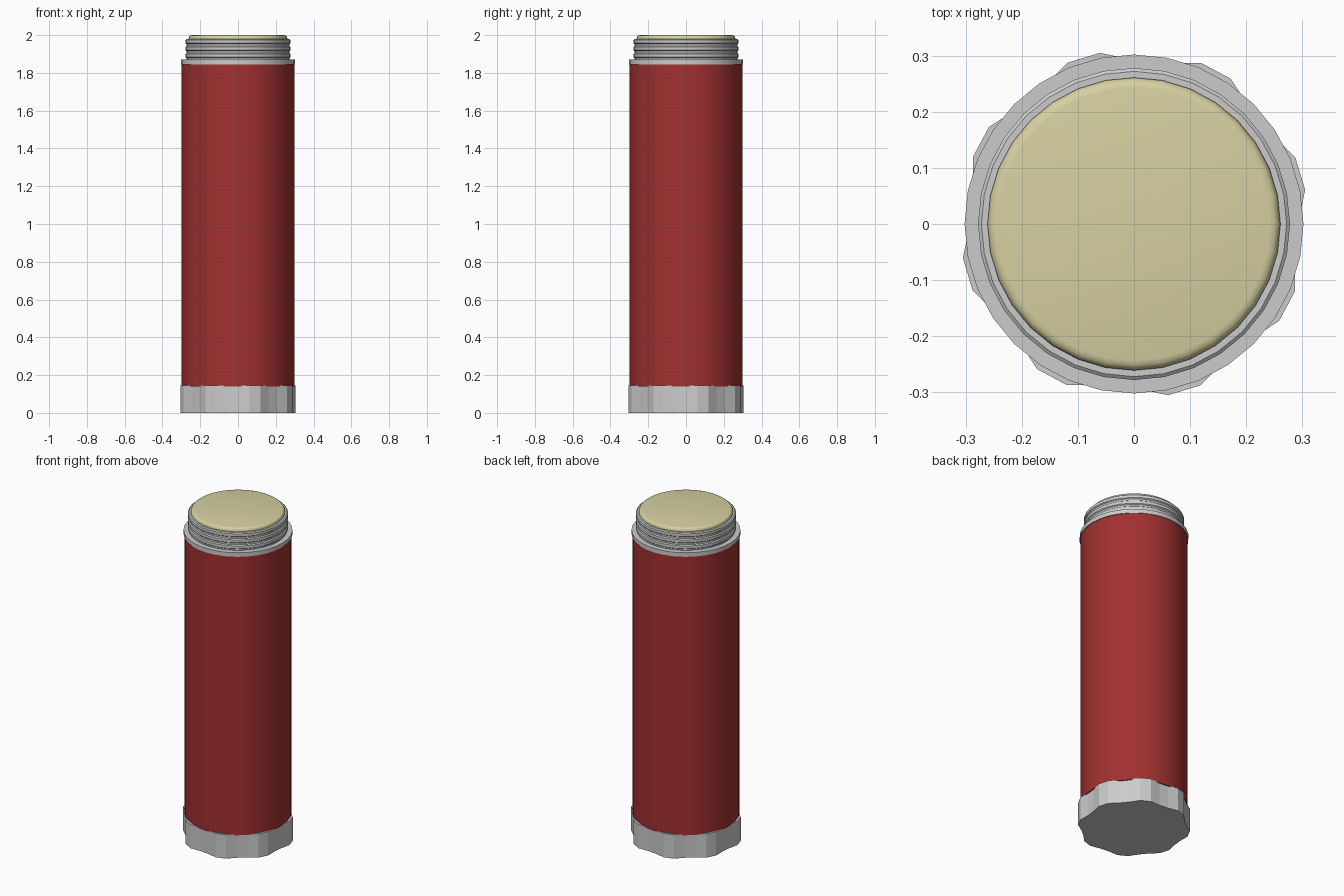
import bpy, bmesh
from math import sin, cos, pi

if "Cube" in bpy.data.objects:
    bpy.data.objects.remove(bpy.data.objects["Cube"])

SIDES = 32


def paint(obj, name, color):
    mat = bpy.data.materials.new(name)
    mat.diffuse_color = color
    mat.use_nodes = True
    mat.node_tree.nodes["Principled BSDF"].inputs["Base Color"].default_value = mat.diffuse_color
    obj.data.materials.append(mat)


def loft(name, rings, smooth_angle=None):
    """Skin a closed solid through (z, radius function) rings."""
    bm = bmesh.new()
    loops = [[bm.verts.new((r(i) * cos(2 * pi * i / SIDES),
                            r(i) * sin(2 * pi * i / SIDES), z))
              for i in range(SIDES)] for z, r in rings]
    for a, b in zip(loops, loops[1:]):
        for i in range(SIDES):
            j = (i + 1) % SIDES
            bm.faces.new((a[i], a[j], b[j], b[i]))
    bm.faces.new(loops[0][::-1])
    bm.faces.new(loops[-1])
    mesh = bpy.data.meshes.new(name)
    bm.to_mesh(mesh)
    bm.free()
    obj = bpy.data.objects.new(name, mesh)
    bpy.context.collection.objects.link(obj)
    if smooth_angle:
        bpy.ops.object.select_all(action='DESELECT')
        obj.select_set(True)
        bpy.context.view_layer.objects.active = obj
        bpy.ops.object.shade_smooth_by_angle(angle=smooth_angle)
    return obj


def lathe(name, profile, smooth_angle=0.6):
    return loft(name, [(z, lambda i, r=r: r) for r, z in profile], smooth_angle)


# Scalloped base: eight lobes, two outer and two inner points each
def lobe(i):
    return 0.311 if i % 4 in (1, 2) else 0.292


loft("scalloped_base", [(0, lobe), (0.145, lobe)])

# Red tube body
body = lathe("tube_body", [(0.298, 0.14), (0.298, 1.847)])
paint(body, "red", (0.36, 0.03, 0.03, 1))

# Collar above the body
lathe("collar", [(0.302, 1.845), (0.302, 1.87)])

# Threaded neck with raised ridges
neck = [(0.272, 1.865)]
for z in (1.878, 1.915, 1.952):
    neck += [(0.272, z), (0.278, z + 0.005), (0.278, z + 0.022), (0.272, z + 0.027)]
lathe("threaded_neck", neck, 0.4)

# Cream top with a rounded rim
top = lathe("cream_top", [(0.261, 1.97), (0.261, 1.985), (0.258, 1.993),
                          (0.252, 1.998), (0.243, 2.0)], 0.9)
paint(top, "cream", (0.68, 0.63, 0.36, 1))
